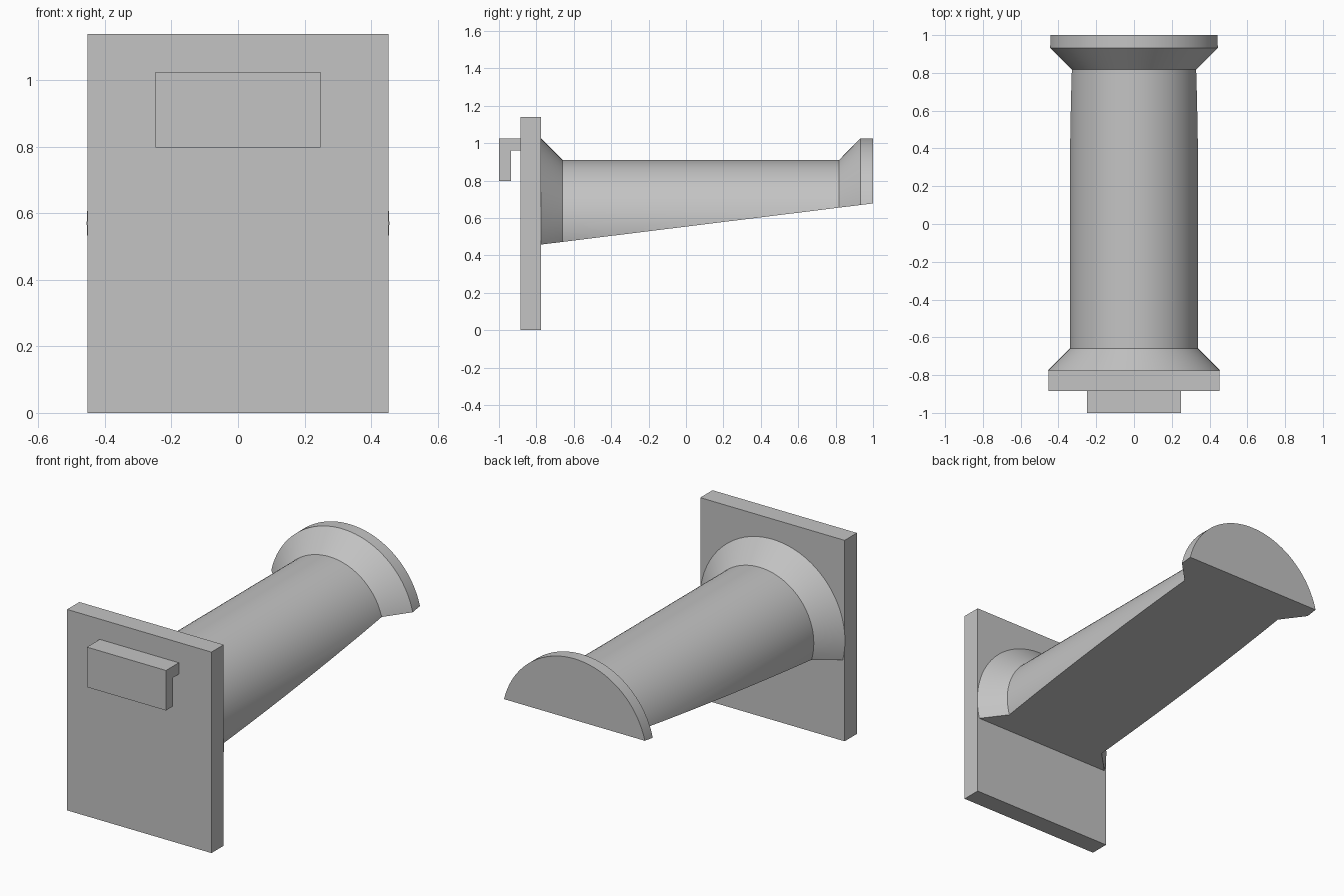
import bpy, bmesh, math
from mathutils import Vector

if "Cube" in bpy.data.objects:
    bpy.data.objects.remove(bpy.data.objects["Cube"])

grey = bpy.data.materials.new("plain grey")
grey.diffuse_color = (0.55, 0.55, 0.55, 1)
grey.use_nodes = True
grey.node_tree.nodes["Principled BSDF"].inputs["Base Color"].default_value = grey.diffuse_color


def finish(name, bm):
    bmesh.ops.recalc_face_normals(bm, faces=bm.faces)
    mesh = bpy.data.meshes.new(name)
    bm.to_mesh(mesh)
    bm.free()
    mesh.materials.append(grey)
    ob = bpy.data.objects.new(name, mesh)
    bpy.context.collection.objects.link(ob)
    return ob


def extrude_x(name, profile, half_width):
    """Closed (y, z) outline extruded symmetrically along x."""
    bm = bmesh.new()
    face = bm.faces.new([bm.verts.new((-half_width, y, z)) for y, z in profile])
    ext = bmesh.ops.extrude_face_region(bm, geom=[face])
    verts = [g for g in ext["geom"] if isinstance(g, bmesh.types.BMVert)]
    bmesh.ops.translate(bm, verts=verts, vec=(2 * half_width, 0, 0))
    return finish(name, bm)


# Upright mounting plate
extrude_x("mounting_plate",
          [(-0.885, 0), (-0.775, 0), (-0.775, 1.14), (-0.885, 1.14)], 0.453)

# Downturned hook on the front of the plate
extrude_x("front_hook",
          [(-0.885, 1.025), (-1, 1.025), (-1, 0.798), (-0.935, 0.798),
           (-0.935, 0.96), (-0.885, 0.96)], 0.248)

# Spool arm: turned profile (y, radius) around a level axis
AXIS_Z, SIDES = 0.57, 96
profile = [(-0.775, 0.455), (-0.66, 0.34), (0.818, 0.34), (0.932, 0.455), (1.0, 0.455)]
bm = bmesh.new()
rings = []
for y, r in profile:
    angles = [2 * math.pi * i / SIDES for i in range(SIDES)]
    rings.append([bm.verts.new((r * math.cos(a), y, AXIS_Z + r * math.sin(a)))
                  for a in angles])
for a, b in zip(rings, rings[1:]):
    for i in range(SIDES):
        j = (i + 1) % SIDES
        bm.faces.new((a[i], a[j], b[j], b[i]))
bm.faces.new(rings[0])
bm.faces.new(rings[-1])

# Slanted flat underside
cut = bmesh.ops.bisect_plane(
    bm, geom=bm.verts[:] + bm.edges[:] + bm.faces[:], dist=1e-5,
    plane_co=Vector((0, -0.775, 0.458)), plane_no=Vector((0, -0.22, 1.775)).normalized(),
    clear_inner=True)
rim = [e for e in bm.edges if e.is_boundary]
bmesh.ops.contextual_create(bm, geom=rim)
arm = finish("spool_arm", bm)

bpy.ops.object.select_all(action="DESELECT")
arm.select_set(True)
bpy.context.view_layer.objects.active = arm
bpy.ops.object.shade_smooth_by_angle(angle=math.radians(30))
